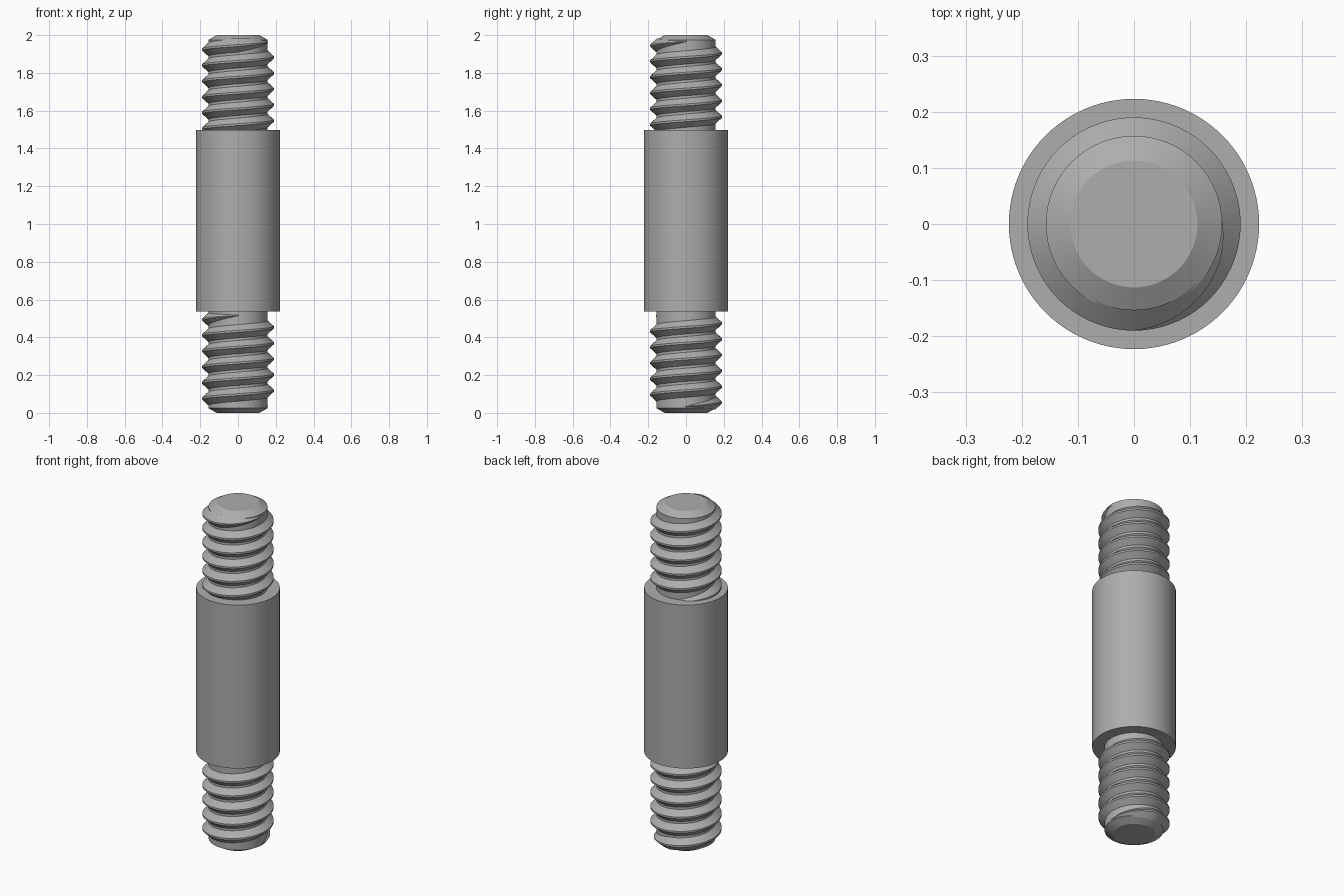
import bpy, bmesh, math

cube = bpy.data.objects.get("Cube")
if cube:
    bpy.data.objects.remove(cube, do_unlink=True)

CORE, CREST, COLLAR = 0.157, 0.19, 0.223
PITCH, TURNS, RUNOUT = 0.0838, 5.25, 0.29
SEGS = 96

steel = bpy.data.materials.new("grey_steel")
steel.use_nodes = True
GREY = (0.42, 0.42, 0.42, 1)
steel.diffuse_color = GREY
steel.node_tree.nodes["Principled BSDF"].inputs["Base Color"].default_value = GREY


def finish(name, bm):
    bmesh.ops.recalc_face_normals(bm, faces=bm.faces)
    mesh = bpy.data.meshes.new(name)
    bm.to_mesh(mesh)
    bm.free()
    mesh.materials.append(steel)
    obj = bpy.data.objects.new(name, mesh)
    bpy.context.collection.objects.link(obj)
    bpy.ops.object.select_all(action="DESELECT")
    obj.select_set(True)
    bpy.context.view_layer.objects.active = obj
    bpy.ops.object.shade_smooth_by_angle(angle=math.radians(20))
    return obj


def bridge(bm, rings, closed):
    for a, b in zip(rings, rings[1:]):
        n = len(a)
        for i in range(n if closed else n - 1):
            j = (i + 1) % n
            bm.faces.new((a[i], a[j], b[j], b[i]))


def lathe(name, profile):
    bm = bmesh.new()
    rings = []
    for r, z in profile:
        angles = [2 * math.pi * i / SEGS for i in range(SEGS)]
        rings.append([bm.verts.new((r * math.cos(a), r * math.sin(a), z)) for a in angles])
    bridge(bm, rings, True)
    bm.faces.new(rings[0])
    bm.faces.new(rings[-1])
    return finish(name, bm)


def thread(name, z0):
    """Right-hand helical ridge that tapers into the core at both ends."""
    bm = bmesh.new()
    rings = []
    per_turn = 72
    first, last = -int(RUNOUT * per_turn), int((TURNS + RUNOUT) * per_turn)
    for k in range(first, last + 1):
        t = k / per_turn
        outside = max(0, -t, t - TURNS)
        size = max(0.02, 1 - outside / RUNOUT)
        r_in = CORE - 0.004
        r_out = r_in + (CREST - r_in) * size
        base, tip = 0.039 * size, 0.005 * size
        a = 2 * math.pi * (t + 0.25)
        z = z0 + t * PITCH
        section = ((r_in, -base), (r_out, -tip), (r_out, tip), (r_in, base))
        rings.append([bm.verts.new((r * math.cos(a), r * math.sin(a), z + dz)) for r, dz in section])
    bridge(bm, rings, True)
    bm.faces.new(rings[0])
    bm.faces.new(rings[-1])
    return finish(name, bm)


# Stud body: chamfered core with the thick plain collar
lathe("stud_body", [(0.113, 0), (CORE, 0.025), (CORE, 0.536), (COLLAR, 0.536),
                    (COLLAR, 1.497), (CORE, 1.497), (CORE, 1.975), (0.113, 2)])

# Threads: the upper one is the lower one turned end for end
thread("lower_thread", 0.055)
upper = thread("upper_thread", 0.055)
upper.rotation_euler.x = math.pi
upper.location.z = 2
